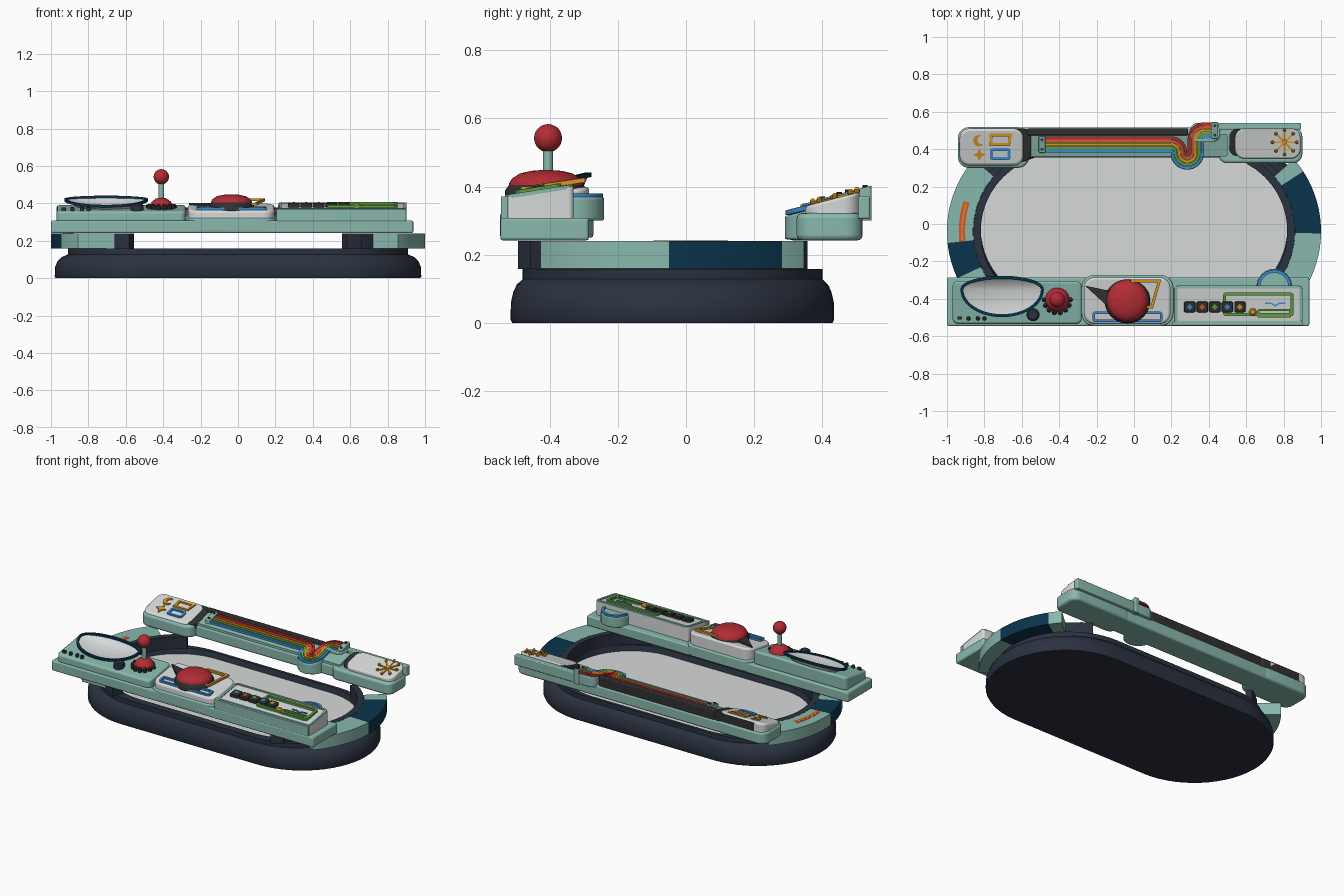
import bpy, bmesh
from math import sin, cos, pi, radians
from mathutils import Vector

cube = bpy.data.objects.get("Cube")
if cube:
    bpy.data.objects.remove(cube, do_unlink=True)


def paint(name, r, g, b):
    m = bpy.data.materials.new(name)
    m.use_nodes = True
    m.diffuse_color = (r, g, b, 1)
    m.node_tree.nodes["Principled BSDF"].inputs["Base Color"].default_value = (r, g, b, 1)
    return m


MINT = paint("mint", .25, .48, .42)
NAVY = paint("navy", .003, .034, .07)
SLATE = paint("slate", .023, .031, .05)
COAL = paint("charcoal", .03, .03, .03)
WHITE = paint("white", .68, .70, .70)
CRIMSON = paint("crimson", .45, .025, .035)
RED = paint("vermilion", .68, .1, .02)
AMBER = paint("amber", .68, .3, .02)
GREEN = paint("green", .11, .34, .05)
BLUE = paint("blue", .045, .26, .64)


def loft(name, rings, mat, bevel=0, closed=False):
    """Skin a stack of equal rings, capping both ends or joining them."""
    bm = bmesh.new()
    rows = [[bm.verts.new(p) for p in ring] for ring in rings]
    n = len(rows[0])
    for a, b in zip(rows, rows[1:] + rows[:1] if closed else rows[1:]):
        for i in range(n):
            j = (i + 1) % n
            bm.faces.new((a[i], a[j], b[j], b[i]))
    if not closed:
        bm.faces.new(rows[0])
        bm.faces.new(rows[-1])
    bmesh.ops.recalc_face_normals(bm, faces=bm.faces)
    me = bpy.data.meshes.new(name)
    bm.to_mesh(me)
    bm.free()
    me.materials.append(mat)
    ob = bpy.data.objects.new(name, me)
    bpy.context.collection.objects.link(ob)
    if bevel:
        mod = ob.modifiers.new("soft_edges", 'BEVEL')
        mod.width, mod.segments, mod.limit_method = bevel, 3, 'ANGLE'
        mod.angle_limit = radians(40)


def prism(name, outline, z0, z1, mat, bevel=0):
    """Extrude an outline; heights may be numbers or slopes in y."""
    loft(name, [[(x, y, z(y) if callable(z) else z) for x, y in outline] for z in (z0, z1)], mat, bevel)


def ribbon(name, pts, w, mat, closed=False):
    """Flat-topped strip of half width w along a path."""
    pts = [Vector(p) for p in pts]
    n, rings = len(pts), []
    for i, p in enumerate(pts):
        a = p - pts[i - 1] if i or closed else pts[1] - p
        b = pts[(i + 1) % n] - p if i < n - 1 or closed else a
        a, b = a.xy.normalized(), b.xy.normalized()
        side = (a + b).normalized()
        side = Vector((-side.y, side.x, 0)) * w / max(.5, side.dot(a))
        up = Vector((0, 0, w))
        rings.append([p - side - up, p - side + up * .7, p + side + up * .7, p + side - up])
    loft(name, rings, mat, 0, closed)


def arc(cx, cy, r, a0, a1, n=16):
    return [(cx + r * cos(radians(a0 + (a1 - a0) * i / n)),
             cy + r * sin(radians(a0 + (a1 - a0) * i / n))) for i in range(n + 1)]


def circle(cx, cy, r, n=32):
    return arc(cx, cy, r, 0, 360 * (n - 1) / n, n - 1)


def rrect(x0, x1, y0, y1, r, n=6):
    return (arc(x1 - r, y1 - r, r, 0, 90, n) + arc(x0 + r, y1 - r, r, 90, 180, n)
            + arc(x0 + r, y0 + r, r, 180, 270, n) + arc(x1 - r, y0 + r, r, 270, 360, n))


def lathe(name, x, y, profile, mat, n=32):
    loft(name, [[(*p, z) for p in circle(x, y, r, n)] for r, z in profile], mat)


def above(slope, lift):
    return lambda y: slope(y) + lift


def on(outline, slope, lift=.004):
    return [(x, y, slope(y) + lift) for x, y in outline]


def front(y):
    return .37 + .16 * (y + .53)


def back(y):
    return .33 + .26 * (y - .31)


# Oval base tub with a recessed pale floor
MID = -.04


def stadium(half, r, z, mid=MID):
    c = half - r
    return [(x, y, z) for x, y in arc(c, mid, r, -90, 90, 28) + arc(-c, mid, r, 90, 270, 28)]


loft("base_tub", [stadium(*s) for s in (
    (.975, .47, 0), (.98, .475, .01), (.978, .474, .06), (.965, .467, .09), (.945, .457, .112),
    (.915, .443, .125), (.91, .44, .128), (.91, .44, .158), (.83, .405, .158, -.025), (.82, .395, .12, -.025))], SLATE)
loft("floor_plate", [stadium(.82, .395, z, -.025) for z in (.118, .124)], WHITE)


# Curved end bands, a coloured shell around a dark liner
def band(name, side, r0, r1, a0, a1, z0, z1, mat, inner=None):
    out = arc(.41, MID, r1, a0, a1) + arc(.41, MID, r0, a1, a0 if inner is None else inner)
    prism(name, [(side * x, y) for x, y in out], z0, z1, mat)


for side, tag in ((1, "left"), (-1, "right")):
    band(tag + "_liner", side, .41, .45, -69, 62, .158, .24, SLATE)
    band(tag + "_liner_foot", side, .41, .485, -69, -59, .158, .24, SLATE)
for i, (side, a0, a1, mat, inner) in enumerate((
        (1, -41, -25, MINT, -46), (1, -25, -1, MINT, -25), (1, -1, 33, NAVY, -1), (1, 33, 41, MINT, 33),
        (-1, -41, -25, MINT, -58), (-1, -25, -6, NAVY, -25), (-1, -6, 16, MINT, -6), (-1, 16, 41, MINT, 16))):
    band("end_band_%d" % i, side, .45, .59, a0, a1, .16, .24, mat, inner)
band("side_stripe", -1, .493, .527, -6, 18, .235, .2412, RED)
band("side_stripe_core", -1, .506, .513, -5, 17, .235, .242, AMBER)

# Front console slab and its three sloping pods
prism("front_slab", rrect(-1, .937, -.545, -.285, .01), .242, .308, MINT, .008)
prism("front_right_pod", rrect(-.97, -.28, -.535, -.305, .03), .3, above(front, -.012), MINT, .012)
prism("front_middle_rim", rrect(-.28, .21, -.546, -.272, .07), .25, .322, MINT, .008)
prism("front_middle_pod", rrect(-.268, .195, -.535, -.285, .06), .3, above(front, -.008), WHITE, .012)
prism("front_left_pod", rrect(.215, .9, -.53, -.33, .015), .3, front, WHITE, .006)
prism("front_left_fascia", rrect(.205, .9, -.543, -.522, .004), .3, above(front, .002), MINT)
ribbon("front_left_trim", on(rrect(.225, .893, -.525, -.337, .015), front, 0), .007, MINT, True)
prism("corner_cup", circle(.75, -.335, .095), .3, .37, MINT, .008)
ribbon("corner_cup_arc", [(x, y, .374) for x, y in arc(.75, -.335, .083, 0, 180)], .008, BLUE)


# Tilted concave dish with a dark rim
def dish(s, drop):
    pts = []
    for x, y in circle(0, 0, 1, 48):
        py = -.35 + s * y * (.065 if y > 0 else .14)
        pts.append((-.705 + s * x * .215, py, .387 + .24 * (py + .49) - drop))
    return pts


loft("dish_bowl", [dish(.75, .034), dish(1, 0)] + [dish(s, .028 * (1 - s * s)) for s in (.9, .75, .6, .4, .2, .05)], WHITE)
ribbon("dish_rim", dish(1, 0), .008, NAVY, True)
for i, x in enumerate((-.885, -.835, -.80)):
    lathe("small_button_%d" % i, x, -.505, ((.011, .355), (.011, .378), (.007, .382)), COAL, 12)
prism("small_switch", rrect(-.945, -.92, -.51, -.495, .004), .355, .378, COAL)
lathe("dark_knob", -.54, -.485, ((.034, .355), (.034, .392), (.026, .4)), SLATE, 20)

# Joystick
JX, JY = -.41, -.405
lathe("joystick_boot", JX, JY, ((.066, .37), (.064, .39), (.05, .41), (.03, .425), (.014, .43)), CRIMSON)
lathe("joystick_stem", JX, JY, ((.015, .41), (.015, .52)), MINT, 16)
lathe("joystick_ball", JX, JY, [(max(.001, .041 * sin(pi * i / 14)), .542 - .041 * cos(pi * i / 14))
                                for i in range(15)], CRIMSON)
for i, (x, y) in enumerate(circle(JX, JY, .07, 14)):
    if y < JY + .01:
        lathe("boot_stud_%d" % i, x, y, ((.014, .36), (.012, .39), (.003, .397)), COAL, 8)

# Big dome button with pointer and outlined panels
DX, DY = -.035, -.41
lathe("dome_collar", DX, DY, ((.121, .36), (.121, .388), (.11, .404)), COAL, 40)
lathe("dome_button", DX, DY, ((.11, .395), (.11, .408), (.1, .424), (.078, .438), (.045, .446), (.004, .449)),
      CRIMSON, 40)
prism("dome_pointer", [(-.262, -.33), (-.12, -.46), (-.06, -.34), (-.14, -.355)], .385, .402, COAL)
ribbon("amber_panel_frame", on([(-.01, -.305), (.135, -.305), (.095, -.445), (.02, -.445)], front, .014), .008, AMBER, True)
ribbon("blue_panel_frame", on(rrect(-.215, .145, -.518, -.475, .008), front, .001), .007, BLUE, True)

# Row of keys with painted marks, and the outlined readout
for i, mark in enumerate((BLUE, RED, GREEN, BLUE, AMBER)):
    x = .298 + .067 * i
    prism("key_%d" % i, rrect(x - .03, x + .03, -.472, -.415, .008), .36, above(front, .018), COAL, .003)
    prism("key_mark_%d" % i, circle(x, -.444, .016, 4), above(front, .017), above(front, .021), mark)
lathe("amber_knob", .635, -.47, ((.02, .37), (.02, .392), (.012, .4)), AMBER, 16)
ribbon("readout_frame", on(rrect(.485, .845, -.485, -.375, .006), front, .008), .008, GREEN, True)
ribbon("readout_tab", on(rrect(.665, .835, -.495, -.46, .006), front, .01), .006, GREEN, True)
ribbon("readout_wave", on([(.70, -.425), (.735, -.425), (.755, -.437), (.775, -.425), (.81, -.425)], front), .004, BLUE)

# Back rail: slab, end blocks, sloping bed, rear ledge and dark bar
prism("back_slab", rrect(-.9, .88, .355, .515, .02), .242, .318, MINT, .012)
prism("back_right_block", rrect(-.942, -.56, .3, .518, .06), .242, .322, MINT, .014)
prism("back_left_block", rrect(.45, .9, .325, .518, .05), .242, .322, MINT, .014)
prism("back_left_ledge", rrect(.45, .893, .505, .54, .006), .305, .372, MINT, .005)
prism("rainbow_bed", rrect(-.57, .5, .362, .48, .01), .3, above(back, -.012), MINT)
prism("rainbow_lobe", circle(.285, .38, .09), .245, above(back, -.012), MINT, .006)
prism("rainbow_shelf", rrect(.3, .46, .44, .54, .04), .305, .37, MINT, .005)
prism("dark_bar", rrect(-.57, .29, .474, .51, .008), .3, .378, COAL, .005)

# Two end pods with dark backings
prism("back_right_backing", rrect(-.9, -.55, .335, .51, .04), .3, above(back, -.004), COAL, .005)
prism("back_right_pod", rrect(-.932, -.59, .313, .51, .05), .3, above(back, .002), WHITE, .014)
prism("back_left_backing", rrect(.51, .85, .365, .507, .04), .3, above(back, -.004), COAL, .005)
prism("back_left_pod", rrect(.54, .89, .35, .51, .05), .3, above(back, .002), WHITE, .008)

# Five coloured pipes that dip and climb together
for i, mat in enumerate((BLUE, GREEN, AMBER, RED, CRIMSON)):
    d = .0175 * (i - 2)
    path = [(-.49 + .12 * k, .425 + d) for k in range(6)]
    path += arc(.2, .385, .04 + d, 90, 0, 10) + arc(.285, .38, .045 - d, 180, 360, 20)
    path += arc(.375, .455, .045 + d, 180, 90, 10) + [(.43, .5 + d)]
    ribbon("rainbow_pipe_%d" % i, on(path, back, -.003), .008, mat)
for name, x, y in (("right", -.492, .425), ("left", .432, .5)):
    prism("pipe_clamp_" + name, rrect(x - .018, x + .018, y - .045, y + .045, .008), .3, above(back, .012), MINT, .003)
    for s in (-1, 1):
        z = back(y + .025 * s)
        lathe("clamp_bolt_%s_%d" % (name, s), x, y + .025 * s, ((.008, z), (.008, z + .018)), COAL, 10)

# Icons on the end pods
moon = arc(-.83, .445, .03, 60, 330) + arc(-.815, .449, .022, 310, 80)
prism("moon_icon", moon, above(back, 0), above(back, .01), AMBER)
spark = [(-.827 + r * cos(a * pi / 4), .37 + r * sin(a * pi / 4))
         for a, r in enumerate((.034, .015) * 4)]
prism("spark_icon", spark, above(back, 0), above(back, .01), AMBER)
ribbon("amber_icon_frame", on([(-.765, .425), (-.67, .425), (-.66, .475), (-.765, .475)], back), .008, AMBER, True)
ribbon("blue_icon_frame", on(rrect(-.763, -.668, .35, .398, .008), back), .008, BLUE, True)
for i, (x, y) in enumerate(circle(.805, .437, .065, 8)):
    ribbon("burst_ray_%d" % i, on([(.805, .437), (x, y)], back), .005, AMBER)
    z = back(y) + .008
    lathe("burst_tip_%d" % i, x, y, ((.004, z - .01), (.009, z - .004), (.009, z + .004), (.004, z + .01)), AMBER, 10)
lathe("burst_hub", .805, .437, ((.014, .355), (.014, .372), (.008, .376)), AMBER, 16)

# Smooth shading with crisp edges
bpy.ops.object.select_all(action='DESELECT')
for ob in bpy.context.collection.objects:
    if ob.type == 'MESH':
        ob.select_set(True)
        bpy.context.view_layer.objects.active = ob
bpy.ops.object.shade_smooth_by_angle(angle=radians(35))
